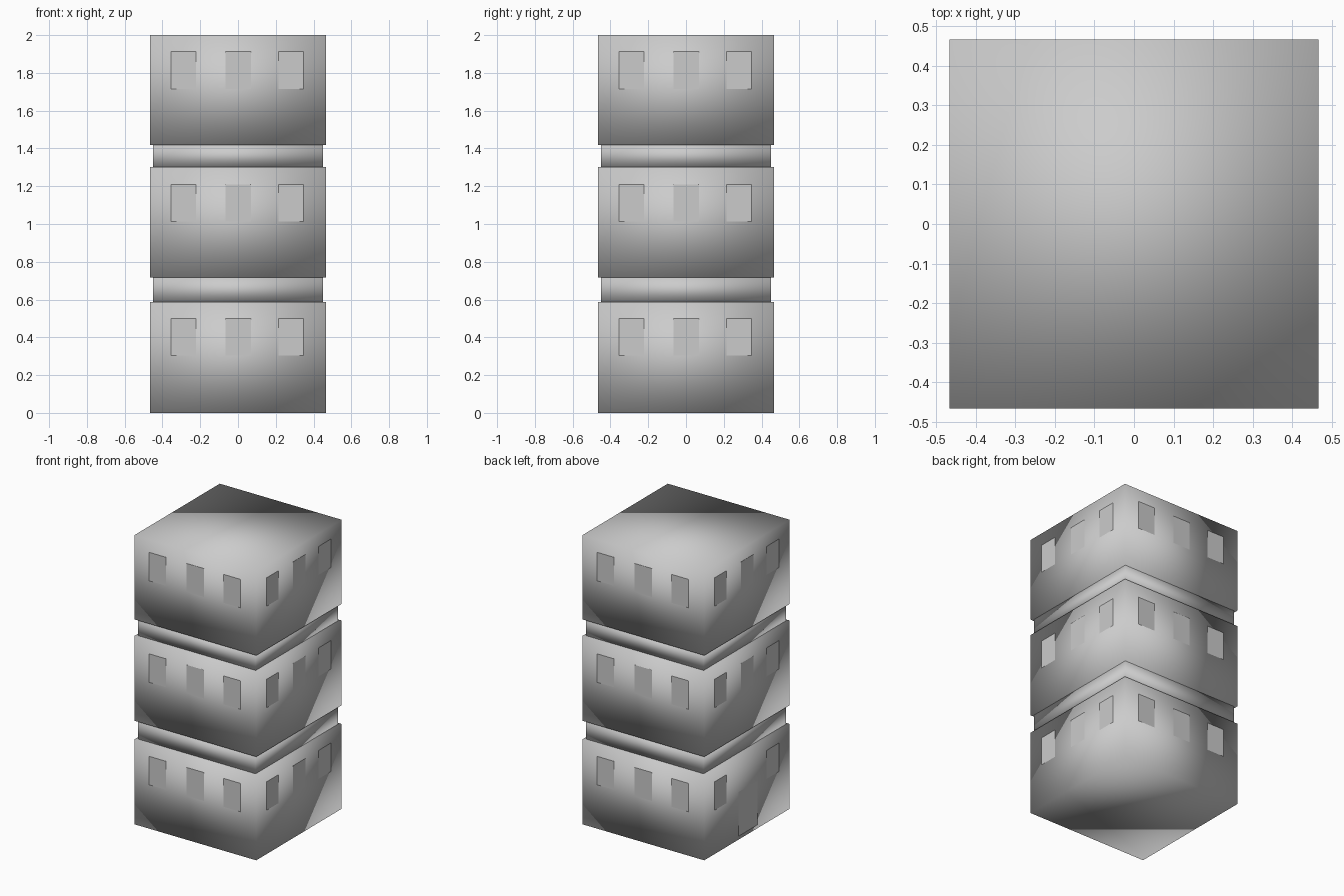
import bpy
from math import radians
from mathutils import Matrix, Vector

if "Cube" in bpy.data.objects:
    bpy.data.objects.remove(bpy.data.objects["Cube"])

HALF = 0.466          # half width of a storey
PROUD = 0.0015        # panels sit just proud of the wall


def block(name, half, z0, z1):
    bpy.ops.mesh.primitive_cube_add(size=1, location=(0, 0, (z0 + z1) / 2))
    ob = bpy.context.object
    ob.name = name
    ob.scale = (2 * half, 2 * half, z1 - z0)
    bpy.ops.object.transform_apply(location=True, scale=True, rotation=False)
    # soft normals run right across the corners
    bpy.ops.object.shade_smooth()
    return ob


def panel(name, side, u, width, z0, z1):
    # flat panel laid out on the front wall, then turned to its side
    y = -HALF - PROUD
    turn = Matrix.Rotation(radians(90 * side), 3, 'Z')
    corners = [(u - width / 2, y, z0), (u + width / 2, y, z0),
               (u + width / 2, y, z1), (u - width / 2, y, z1)]
    me = bpy.data.meshes.new(name)
    me.from_pydata([turn @ Vector(c) for c in corners], [], [(0, 1, 2, 3)])
    ob = bpy.data.objects.new(name, me)
    bpy.context.collection.objects.link(ob)
    return ob


# Storeys
storeys = [(0, 0.588), (0.716, 1.303), (1.417, 2.0)]
for i, (z0, z1) in enumerate(storeys):
    block(f"storey_{i + 1}", HALF, z0, z1)

# Recessed bands between storeys
for i in range(2):
    block(f"recessed_band_{i + 1}", 0.45, storeys[i][1], storeys[i + 1][0])

# Windows on all four sides (side 0 front, 1 right, 2 back, 3 left)
for floor, z0 in enumerate((0.304, 1.013, 1.715)):
    for side in range(4):
        for k, u in enumerate((-0.289, 0.001, 0.281)):
            if floor == 0 and side == 3 and k == 1:
                continue  # the door takes this place
            panel(f"window_{floor + 1}_{side}_{k}", side, u, 0.133, z0, z0 + 0.197)

# Door on the left side
panel("door", 3, 0.01, 0.21, 0.025, 0.33)
